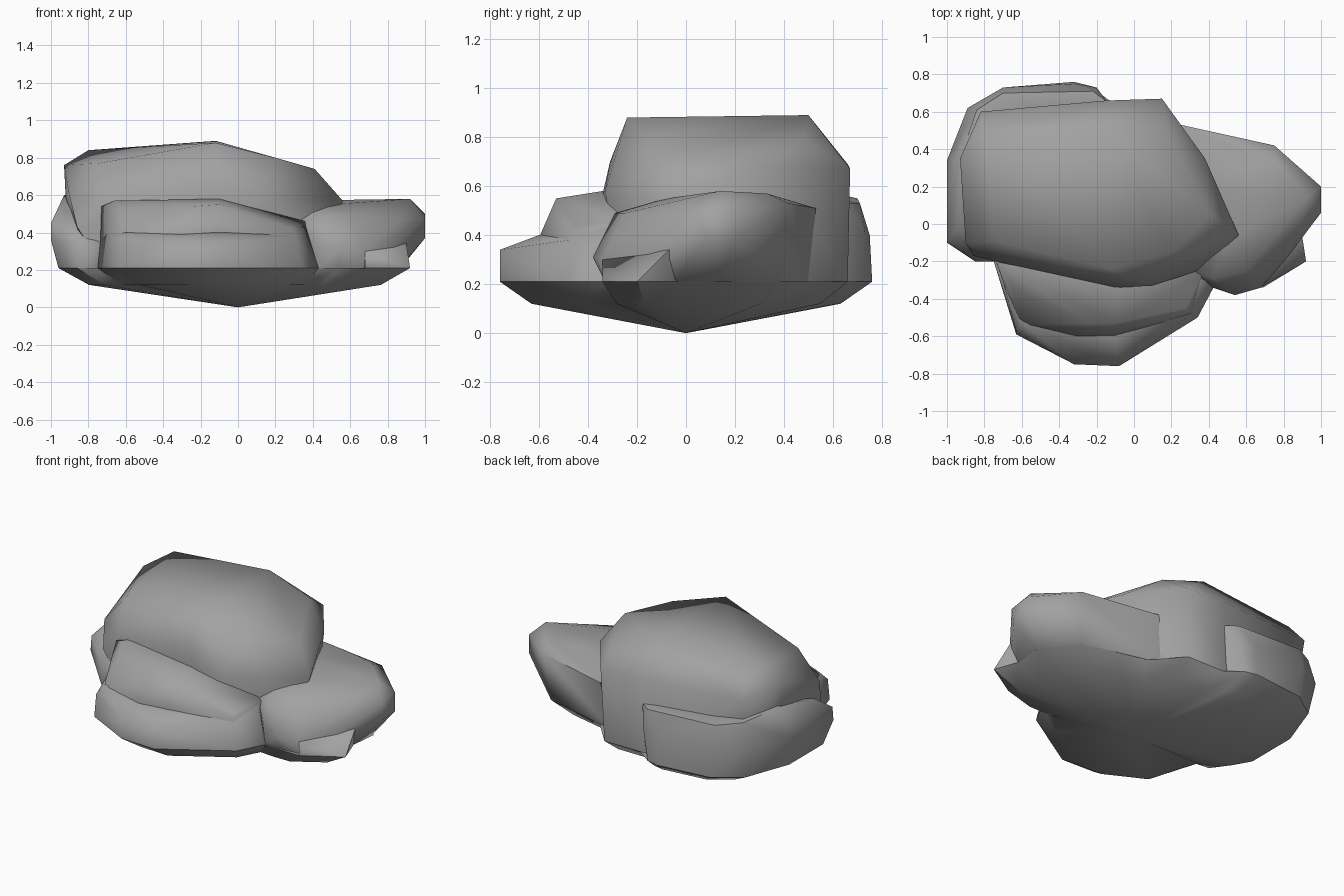
import bpy
import bmesh
from math import radians

cube = bpy.data.objects.get("Cube")
if cube:
    bpy.data.objects.remove(cube, do_unlink=True)

# One stone colour
stone = bpy.data.materials.new("stone grey")
stone.use_nodes = True
grey = (0.36, 0.36, 0.36, 1)
stone.diffuse_color = grey
stone.node_tree.nodes["Principled BSDF"].inputs["Base Color"].default_value = grey

RIM = 0.21


def finish(bm, name, angle):
    bmesh.ops.recalc_face_normals(bm, faces=bm.faces[:])
    mesh = bpy.data.meshes.new(name)
    bm.to_mesh(mesh)
    bm.free()
    mesh.materials.append(stone)
    obj = bpy.data.objects.new(name, mesh)
    bpy.context.collection.objects.link(obj)
    bpy.ops.object.select_all(action="DESELECT")
    obj.select_set(True)
    bpy.context.view_layer.objects.active = obj
    bpy.ops.object.shade_smooth_by_angle(angle=radians(angle))


def boulder(name, foot, corners):
    """Convex stone: a foot outline on the rim plane plus chiselled corners."""
    bm = bmesh.new()
    for x, y in foot:
        bm.verts.new((x, y, RIM))
    for corner in corners:
        bm.verts.new(corner)
    hull = bmesh.ops.convex_hull(bm, input=bm.verts[:])
    spare = {v for v in hull["geom_interior"] + hull["geom_unused"]
             if isinstance(v, bmesh.types.BMVert)}
    bmesh.ops.delete(bm, geom=list(spare), context="VERTS")
    bmesh.ops.dissolve_limit(bm, angle_limit=radians(2), verts=bm.verts[:], edges=bm.edges[:])
    finish(bm, name, 62)


# Tall main boulder
boulder("main_boulder",
        [(-.8, .5), (-.15, .66), (.13, .66), (.45, 0), (.3, -.2), (-.1, -.27), (-.72, -.17)],
        [(-.12, -.24, .88), (-.12, .5, .89), (-.8, .48, .84), (-.75, -.09, .77),
         (-.93, .35, .76), (-.82, .6, .7), (-.15, .66, .69), (.15, .67, .67),
         (.18, .48, .8), (.2, -.15, .8), (.41, .05, .74), (.38, .35, .68),
         (-.12, -.31, .7), (.56, -.06, .57), (.34, -.25, .46), (.1, -.33, .58),
         (-.1, -.34, .57), (-.74, -.2, .56), (-.9, -.1, .59), (-.86, -.17, .43),
         (-.92, .3, .56)])

# Low boulder leaning on the back left
boulder("back_boulder",
        [(-.96, -.05), (-.96, .3), (-.85, .6), (-.68, .72), (-.32, .76),
         (-.24, .74), (-.14, .62), (-.74, -.18), (-.86, -.19)],
        [(-1, -.1, .36), (-1, -.09, .45), (-1, .34, .41), (-.89, .62, .42), (-.7, .73, .4),
         (-.32, .75, .4), (-.2, .73, .42), (-.7, .7, .55), (-.22, .71, .53),
         (-.14, .65, .53), (-.93, .35, .6), (-.84, .61, .57), (-.3, .5, .57),
         (-.85, -.2, .34), (-.74, -.2, .34), (-.93, 0, .52)])

# Front boulder: a broad sloping base below a steeper upper block
boulder("front_base",
        [(-.75, -.2), (-.63, -.59), (-.32, -.75), (-.08, -.76),
         (.34, -.5), (.43, -.33), (.2, 0), (-.6, 0)],
        [(-.63, -.57, .35), (-.32, -.75, .32), (-.08, -.76, .34),
         (-.6, -.53, .4), (-.1, -.6, .4), (.31, -.48, .38), (.36, -.3, .44),
         (-.73, -.2, .42), (-.1, -.1, .44)])
boulder("front_block",
        [(-.74, -.2), (-.62, -.55), (.34, -.48), (.4, -.33), (.1, 0), (-.6, 0)],
        [(-.6, -.54, .38), (-.3, -.6, .39), (-.1, -.6, .39), (.3, -.48, .4),
         (-.62, -.36, .52), (-.24, -.53, .54), (-.1, -.53, .55), (.28, -.45, .43),
         (.36, -.27, .46), (-.1, -.34, .58), (-.73, -.22, .54), (-.66, -.25, .57),
         (-.1, -.1, .58), (-.6, -.1, .56)])

# Right boulder, overhanging its foot
boulder("right_boulder",
        [(.2, .5), (.46, .43), (.72, .37), (.87, .15), (.86, -.05),
         (.72, -.31), (.54, -.33), (.42, -.32), (.2, 0)],
        [(1, .2, .5), (1, .06, .48), (1, .2, .38), (1, .08, .37),
         (.92, .14, .58), (.75, .42, .53), (.74, .33, .57), (.46, .46, .53),
         (.25, .53, .51), (.55, .2, .57), (.5, -.08, .55), (.42, -.29, .49),
         (.33, -.26, .46), (.6, -.25, .49), (.54, -.38, .31), (.68, -.34, .3),
         (.42, -.34, .35), (.86, -.1, .46), (.3, .2, .57)])

# Low ramp at the foot of the right boulder
boulder("right_ramp",
        [(.92, -.2), (.68, -.34), (.6, 0), (.86, -.03)],
        [(.9, -.07, .34), (.68, -.34, .3), (.7, -.2, .31), (.8, 0, .36)])

# Shallow underside: the combined footprint tapering to a point
outline = [(-.96, -.05), (-.96, .3), (-.85, .6), (-.68, .72), (-.32, .76), (-.24, .74),
           (-.13, .66), (.13, .66), (.3, .47), (.46, .43), (.72, .37), (.88, .15),
           (.86, -.03), (.92, -.2), (.69, -.34), (.54, -.34), (.43, -.33), (.34, -.5),
           (-.08, -.76), (-.32, -.75), (-.63, -.59), (-.75, -.2), (-.86, -.19)]
bm = bmesh.new()
rim = [bm.verts.new((x, y, RIM)) for x, y in outline]
mid = [bm.verts.new((x * .83, y * .83, .12)) for x, y in outline]
tip = bm.verts.new((0, 0, 0))
for i in range(len(outline)):
    j = (i + 1) % len(outline)
    bm.faces.new((rim[i], rim[j], mid[j], mid[i]))
    bm.faces.new((mid[i], mid[j], tip))
bm.faces.new(rim)
finish(bm, "underside", 40)
